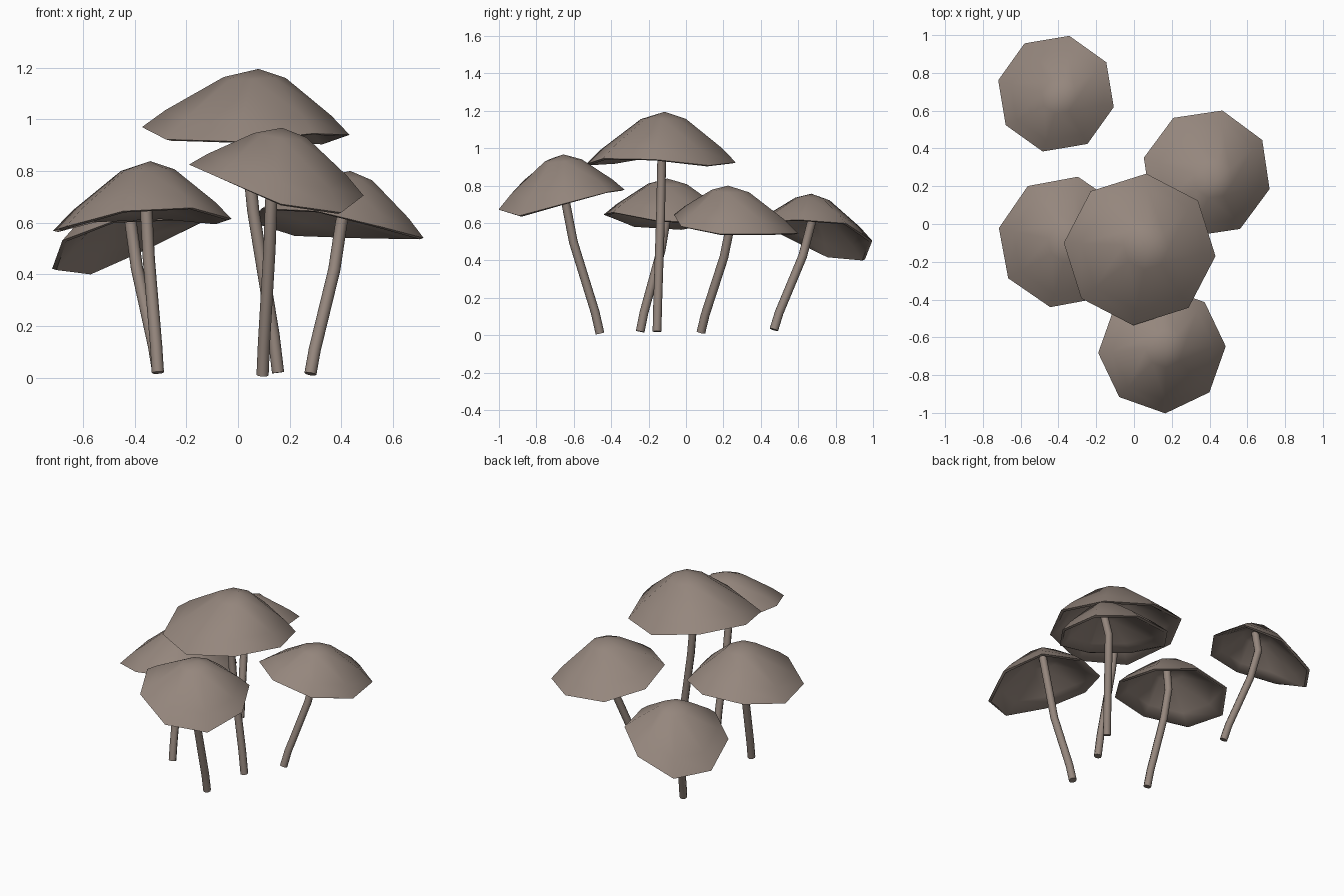
import bpy, bmesh, math
from mathutils import Vector

if "Cube" in bpy.data.objects:
    bpy.data.objects.remove(bpy.data.objects["Cube"])

mat = bpy.data.materials.new("mushroom brown")
mat.diffuse_color = (0.30, 0.24, 0.205, 1)
mat.use_nodes = True
mat.node_tree.nodes["Principled BSDF"].inputs["Base Color"].default_value = mat.diffuse_color
SIDES = 8


def skin(name, rings, tip_start=None, tip_end=None):
    """Skin a series of equal rings, closing the ends with a tip or a flat face."""
    bm = bmesh.new()
    loops = [[bm.verts.new(p) for p in ring] for ring in rings]
    for a, b in zip(loops, loops[1:]):
        for i in range(SIDES):
            j = (i + 1) % SIDES
            bm.faces.new((a[i], a[j], b[j], b[i]))
    for loop, tip in ((loops[0], tip_start), (loops[-1], tip_end)):
        if tip is None:
            bm.faces.new(loop)
        else:
            t = bm.verts.new(tip)
            for i in range(SIDES):
                bm.faces.new((loop[i], loop[(i + 1) % SIDES], t))
    bmesh.ops.recalc_face_normals(bm, faces=bm.faces)
    me = bpy.data.meshes.new(name)
    bm.to_mesh(me)
    bm.free()
    me.materials.append(mat)
    me.shade_smooth()
    me.set_sharp_from_angle(angle=math.radians(55))
    ob = bpy.data.objects.new(name, me)
    bpy.context.collection.objects.link(ob)


def cap(name, centre, radius, start, wave, apex):
    """Hollow umbrella cap; the rim height is a tilt plus a gentle saddle wave."""
    height, tilt_cos, tilt_sin, wave_cos, wave_sin = wave
    rim = []
    for i in range(SIDES):
        k = math.tau * i / SIDES
        a = math.radians(start) + k
        z = (height + tilt_cos * math.cos(k) + tilt_sin * math.sin(k)
             + wave_cos * math.cos(2 * k) + wave_sin * math.sin(2 * k))
        rim.append(Vector((centre[0] + radius * math.cos(a),
                           centre[1] + radius * math.sin(a), z)))
    # fraction outward, fraction downward, extra drop: outside, lip, inside
    profile = [(0.3, 0.14, 0), (0.8, 0.71, 0), (1, 1, 0),
               (0.95, 1, 0.005), (0.76, 0.72, 0.022), (0.28, 0.17, 0.03)]
    rings = []
    for f, d, drop in profile:
        rings.append([apex + Vector(((p.x - apex.x) * f, (p.y - apex.y) * f,
                                     (p.z - apex.z) * d - drop)) for p in rim])
    skin(name, rings, apex, apex - Vector((0, 0, 0.04)))


def stem(name, base, neck, apex):
    """Bent stem that leans more in its middle, then runs up into the cap."""
    base, d = Vector(base), Vector(neck) - Vector(base)
    pts = [base + Vector((d.x * h, d.y * h, d.z * v))
           for h, v in ((0, 0), (0.14, 0.16), (0.77, 0.69), (1, 1))]
    pts.append(apex - Vector((0, 0, 0.035)))
    rings = []
    for i, p in enumerate(pts):
        t = (pts[min(i + 1, len(pts) - 1)] - pts[max(i - 1, 0)]).normalized()
        u = Vector((0, 1, 0)).cross(t).normalized()
        v = t.cross(u)
        rings.append([p + (u * math.cos(k * math.tau / SIDES)
                           + v * math.sin(k * math.tau / SIDES)) * 0.0235
                      for k in range(SIDES)])
    skin(name, rings)


def mushroom(name, centre, radius, start, wave, apex, base, neck):
    apex = Vector(apex)
    cap(name + " mushroom cap", centre, radius, start, wave, apex)
    stem(name + " mushroom stem", base, neck, apex)


mushroom("tall", (0.03, -0.135), 0.403, -5, (0.937, -0.015, 0.005, 0.018, -0.022),
         (0.08, -0.115, 1.195), (0.155, -0.155, 0.02), (0.03, -0.13, 0.93))
mushroom("front", (0.148, -0.665), 0.338, 3, (0.745, -0.06, 0.053, 0.02, 0.026),
         (0.17, -0.655, 0.967), (0.095, -0.46, 0.01), (0.13, -0.645, 0.72))
mushroom("left", (-0.37, -0.095), 0.353, -12, (0.612, 0.023, -0.013, -0.02, -0.02),
         (-0.34, -0.1, 0.838), (-0.31, -0.245, 0.02), (-0.355, -0.1, 0.65))
mushroom("right", (0.385, 0.268), 0.343, -14, (0.583, -0.03, -0.05, -0.012, 0.015),
         (0.435, 0.225, 0.8), (0.28, 0.08, 0.015), (0.4, 0.24, 0.6))
mushroom("back", (-0.413, 0.69), 0.314, -13, (0.537, 0.097, -0.05, -0.018, 0.028),
         (-0.39, 0.67, 0.757), (-0.31, 0.47, 0.03), (-0.415, 0.67, 0.6))
